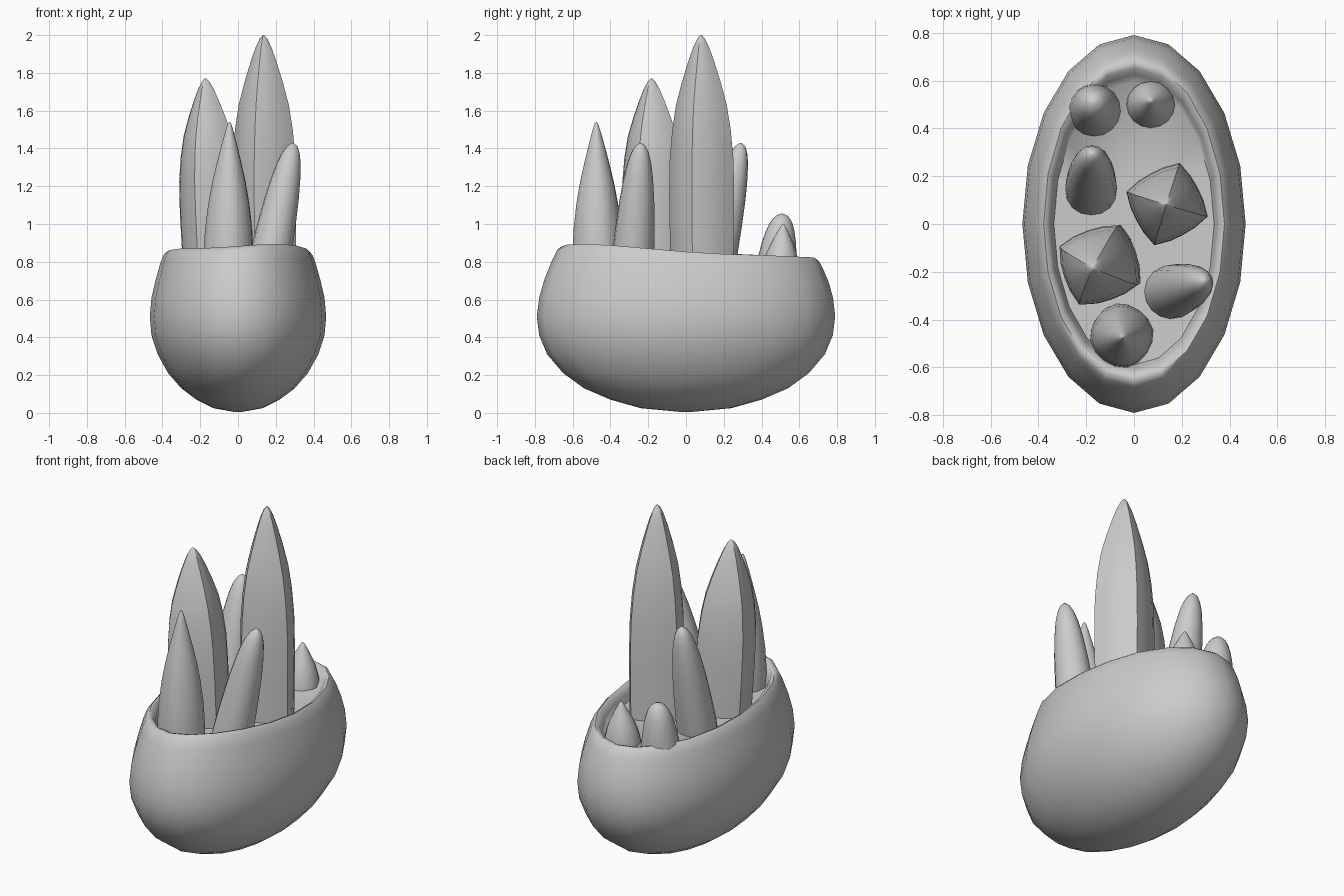
import bpy, bmesh
from math import sin, cos, pi, radians

if "Cube" in bpy.data.objects:
    bpy.data.objects.remove(bpy.data.objects["Cube"])


def loft(name, rings, angle=40):
    """Skin a stack of rings (lists of points) and cap both ends."""
    bm = bmesh.new()
    rows = [[bm.verts.new(p) for p in ring] for ring in rings]
    n = len(rows[0])
    for a, b in zip(rows, rows[1:]):
        for i in range(n):
            j = (i + 1) % n
            bm.faces.new((a[i], a[j], b[j], b[i]))
    bm.faces.new(rows[0][::-1])
    bm.faces.new(rows[-1])
    bmesh.ops.recalc_face_normals(bm, faces=bm.faces)
    me = bpy.data.meshes.new(name)
    bm.to_mesh(me)
    bm.free()
    ob = bpy.data.objects.new(name, me)
    bpy.context.collection.objects.link(ob)
    bpy.ops.object.select_all(action='DESELECT')
    bpy.context.view_layer.objects.active = ob
    ob.select_set(True)
    bpy.ops.object.shade_smooth_by_angle(angle=radians(angle))
    return ob


# Bowl: half width, half depth, height, share of the uneven rim offset
profile = [
    (.02, .03, .005, 0), (.13, .24, .025, 0), (.22, .40, .07, 0),
    (.30, .54, .13, 0), (.37, .65, .21, 0), (.425, .735, .31, 0),
    (.458, .777, .41, 0), (.467, .79, .51, 0), (.458, .777, .61, .1),
    (.437, .75, .70, .4), (.412, .71, .79, .8), (.395, .685, .835, 1),
    (.378, .66, .853, 1), (.36, .635, .845, 1), (.348, .612, .81, .8),
    (.335, .59, .765, .2), (.10, .20, .76, 0),
]


def bowl_ring(rx, ry, z, k):
    ring = []
    for i in range(20):
        a = 2 * pi * i / 20
        # rim rises towards the front, highest at front right
        lift = -.03 * sin(a) + .018 * cos(2 * (a - radians(-45))) * max(0, cos(a - radians(-55)))
        shift = .022 * k * max(0, sin(a)) + .02 * k * max(0, -sin(a)) * .3
        ring.append((rx * cos(a), ry * sin(a) + shift * .8, z + k * lift))
    return ring


loft("bowl", [bowl_ring(*p) for p in profile], 60)

# Crystal tapers: (height fraction, width fraction)
tall = [(0, .95), (.15, .98), (.35, 1), (.5, .98), (.62, .9), (.72, .78),
        (.81, .6), (.89, .41), (.95, .25), (.985, .12), (1, .02)]
sharp = [(0, 1), (.2, 1), (.35, .94), (.5, .82), (.63, .67), (.75, .49),
         (.86, .31), (.94, .17), (.985, .08), (1, .015)]
blunt = [(0, 1.05), (.2, 1.04), (.4, .96), (.6, .85), (.75, .72), (.86, .58),
         (.93, .43), (.975, .26), (1, .04)]
BASE = .68


def crystal(name, base, tip, rx, ry, turn, power, taper):
    """Leaning tapered spike; power 1.2 is nearly square, 2 is round."""
    rings = []
    for t, s in taper:
        cx = base[0] + (tip[0] - base[0]) * t
        cy = base[1] + (tip[1] - base[1]) * t
        z = BASE + (tip[2] - BASE) * t
        ring = []
        for i in range(16):
            a = 2 * pi * i / 16
            r = s / (abs(cos(a))**power + abs(sin(a))**power)**(1 / power)
            x, y = rx * r * cos(a), ry * r * sin(a)
            w = radians(turn)
            ring.append((cx + x * cos(w) - y * sin(w),
                         cy + x * sin(w) + y * cos(w), z))
        rings.append(ring)
    loft(name, rings, 50)


crystal("crystal_tallest", (.14, .085), (.135, .08, 2), .18, .178, 73, 1.25, tall)
crystal("crystal_tall_left", (-.128, -.165), (-.172, -.183, 1.77), .185, .183, 64, 1.3, tall)
crystal("crystal_front", (-.052, -.465), (-.045, -.475, 1.54), .134, .136, 10, 1.75, sharp)
crystal("crystal_lean_right", (.14, -.29), (.29, -.24, 1.43), .108, .108, 20, 2, blunt)
crystal("crystal_lean_back", (-.18, .13), (-.175, .29, 1.43), .103, .105, 0, 2.2, blunt)
crystal("crystal_small_left", (-.165, .468), (-.17, .508, 1.055), .106, .106, 20, 2, blunt)
crystal("crystal_small_right", (.07, .495), (.07, .515, 1.0), .103, .1, 0, 2, sharp)
